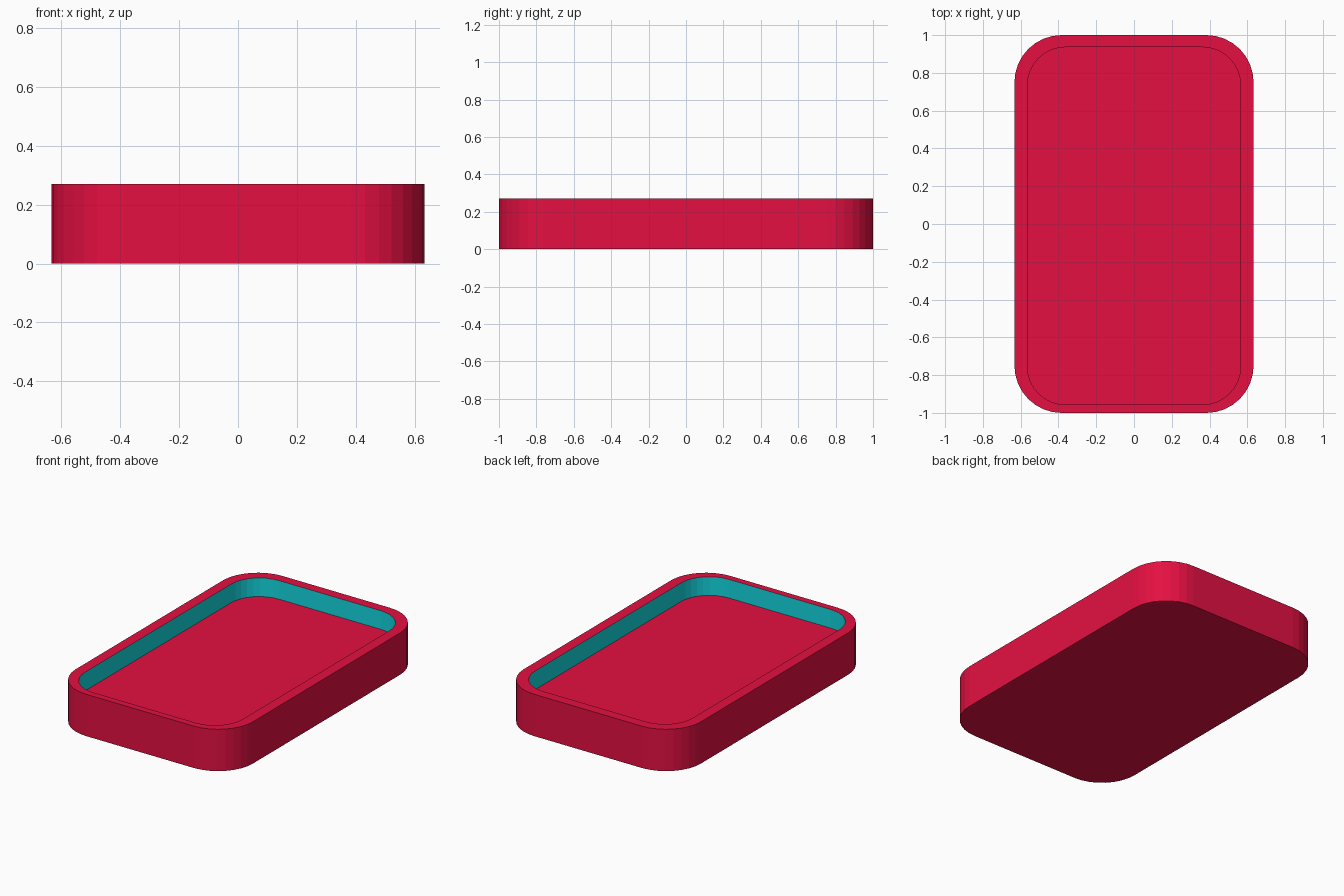
import bpy, bmesh, math

cube = bpy.data.objects.get("Cube")
if cube:
    bpy.data.objects.remove(cube, do_unlink=True)

HEIGHT, FLOOR = 0.27, 0.15
SEGMENTS = 8


def material(name, color):
    mat = bpy.data.materials.new(name)
    mat.use_nodes = True
    mat.diffuse_color = color
    mat.node_tree.nodes["Principled BSDF"].inputs["Base Color"].default_value = color
    return mat


def rounded_ring(bm, half_x, half_y, radius, z, shift_y=0.0):
    """Counter-clockwise loop of vertices around a rounded rectangle."""
    ring = []
    for corner, (sx, sy) in enumerate([(1, 1), (-1, 1), (-1, -1), (1, -1)]):
        for step in range(SEGMENTS + 1):
            angle = math.pi / 2 * (corner + step / SEGMENTS)
            x = sx * (half_x - radius) + radius * math.cos(angle)
            y = sy * (half_y - radius) + radius * math.sin(angle)
            ring.append(bm.verts.new((x, y + shift_y, z)))
    return ring


def bridge(bm, lower, upper, index):
    count = len(lower)
    for i in range(count):
        j = (i + 1) % count
        face = bm.faces.new((lower[i], lower[j], upper[j], upper[i]))
        face.material_index = index


red = material("crimson red", (0.775, 0.005, 0.054, 1))
teal = material("teal", (0.006, 0.7, 0.76, 1))

bm = bmesh.new()
# Outer shell and rim
base = rounded_ring(bm, 0.633, 1.0, 0.25, 0)
rim_outer = rounded_ring(bm, 0.633, 1.0, 0.25, HEIGHT)
# Recess, slightly nearer the front edge
recess = dict(half_x=0.564, half_y=0.946, radius=0.2, shift_y=-0.01)
rim_inner = rounded_ring(bm, z=HEIGHT, **recess)
floor = rounded_ring(bm, z=FLOOR, **recess)

bridge(bm, base, rim_outer, 0)
bridge(bm, rim_outer, rim_inner, 0)
bridge(bm, rim_inner, floor, 1)
# Underside and recess floor
bm.faces.new(base[::-1])
bm.faces.new(floor)

mesh = bpy.data.meshes.new("tray")
bm.to_mesh(mesh)
bm.free()
mesh.materials.append(red)
mesh.materials.append(teal)
tray = bpy.data.objects.new("tray", mesh)
bpy.context.collection.objects.link(tray)
